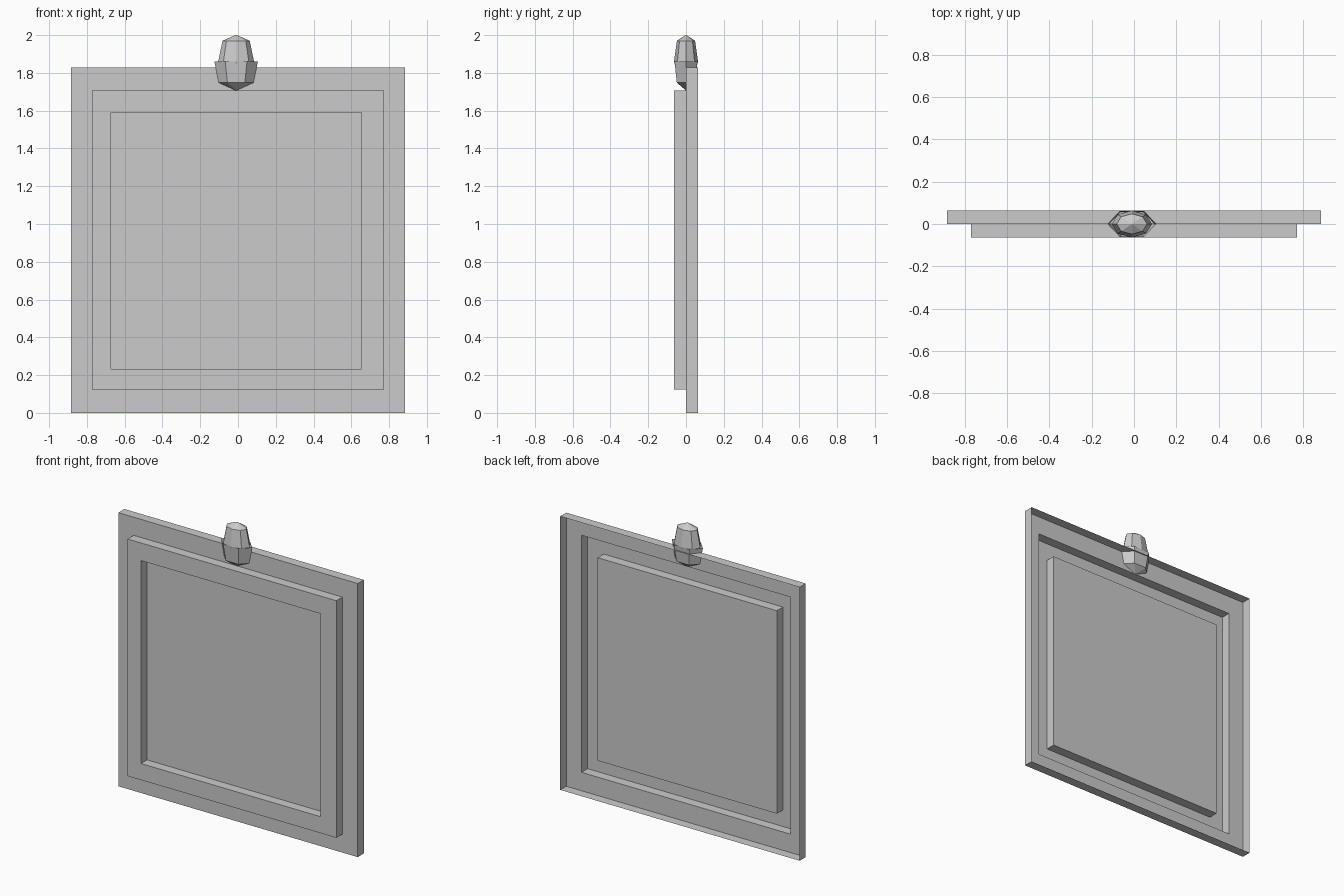
import bpy, bmesh
from math import cos, sin, pi

if "Cube" in bpy.data.objects:
    bpy.data.objects.remove(bpy.data.objects["Cube"])


def loft(name, loops, cap_start=False, cap_end=False):
    """Skin a series of point loops with flat quads."""
    bm = bmesh.new()
    rings = [[bm.verts.new(p) for p in loop] for loop in loops]
    for a, b in zip(rings, rings[1:]):
        n = len(a)
        for i in range(n):
            j = (i + 1) % n
            bm.faces.new((a[i], a[j], b[j], b[i]))
    if cap_start:
        bm.faces.new(rings[0][::-1])
    if cap_end:
        bm.faces.new(rings[-1])
    bmesh.ops.remove_doubles(bm, verts=bm.verts, dist=1e-4)
    mesh = bpy.data.meshes.new(name)
    bm.to_mesh(mesh)
    bm.free()
    obj = bpy.data.objects.new(name, mesh)
    bpy.context.collection.objects.link(obj)
    return obj


def rect(x0, x1, z0, z1, y):
    return [(x0, y, z0), (x1, y, z0), (x1, y, z1), (x0, y, z1)]


def oval(sides, rx, ry, z, cx=-0.01):
    return [(cx + rx * cos(2 * pi * i / sides), ry * sin(2 * pi * i / sides), z)
            for i in range(sides)]


D = 0.064
outer = (-0.885, 0.885, 0.0, 1.828)
raised = (-0.772, 0.772, 0.123, 1.707)
opening = (-0.672, 0.653, 0.233, 1.589)

# stepped frame: a thin shell, open at the back, with a recessed panel
loft("picture_frame",
     [rect(*outer, D), rect(*outer, 0), rect(*raised, 0), rect(*raised, -D),
      rect(*opening, -D), rect(*opening, 0)], cap_end=True)

# faceted bud on top
bud = [(0.012, 1.745), (0.058, 1.77), (0.095, 1.86), (0.072, 1.97), (0.004, 2.0)]
loft("finial_bud", [oval(8, r, r * 0.67, z) for r, z in bud], True, True)

# six-sided open cup holding the bud
cup = [(0.004, 1.708), (0.092, 1.748), (0.115, 1.86)]
loft("finial_cup", [oval(6, r, r * 0.61, z) for r, z in cup], True)
